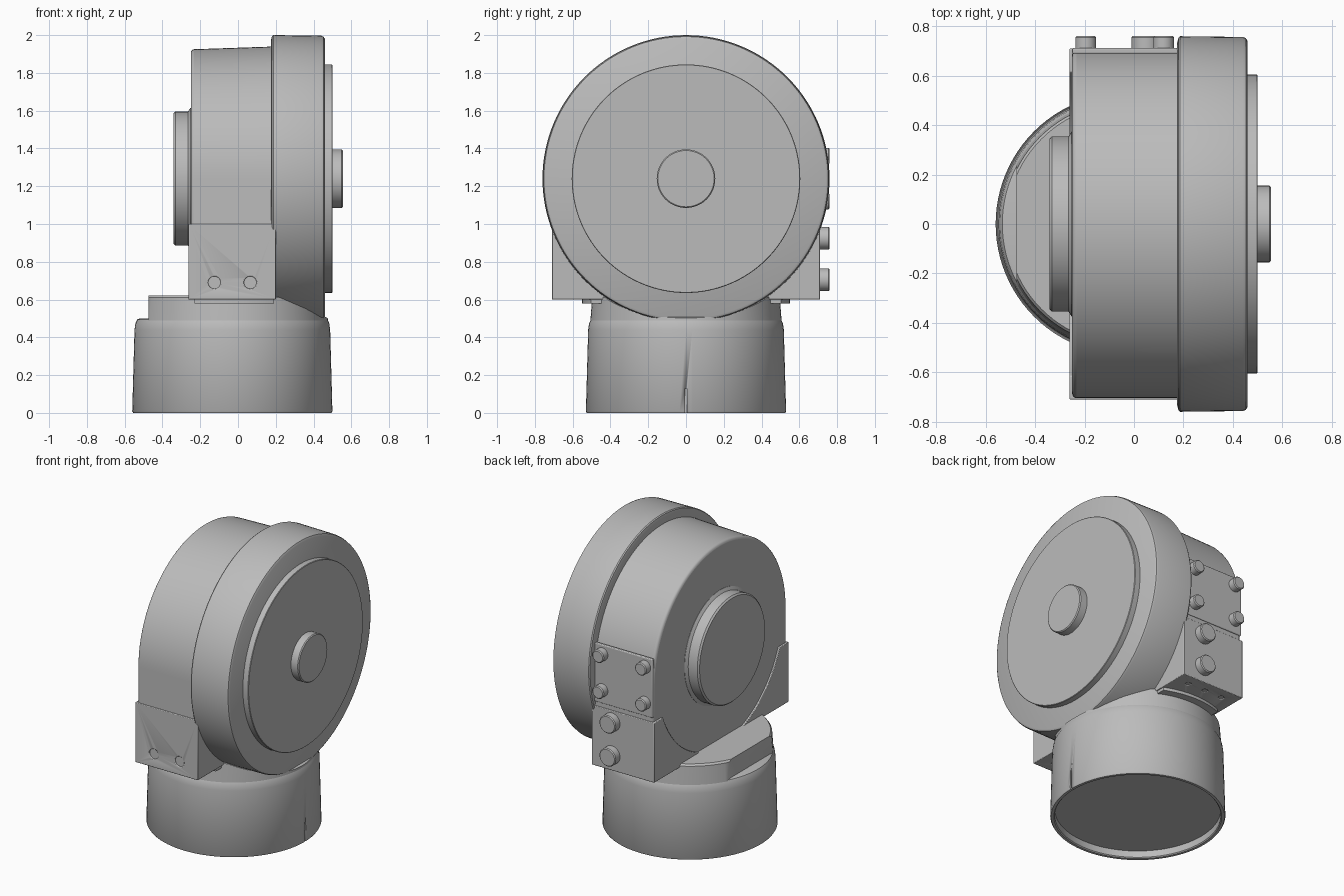
import bpy, bmesh, math
from mathutils import Vector

if "Cube" in bpy.data.objects:
    bpy.data.objects.remove(bpy.data.objects["Cube"])

grey = bpy.data.materials.new("light_grey")
grey.diffuse_color = (0.5, 0.5, 0.5, 1)
grey.use_nodes = True
grey.node_tree.nodes["Principled BSDF"].inputs["Base Color"].default_value = grey.diffuse_color
CZ = 1.24   # height of the wheel axis
BX = -0.03  # x of the base axis


def finish(name, bm, bevel=0):
    bmesh.ops.recalc_face_normals(bm, faces=bm.faces[:])
    me = bpy.data.meshes.new(name)
    bm.to_mesh(me)
    bm.free()
    me.materials.append(grey)
    ob = bpy.data.objects.new(name, me)
    bpy.context.collection.objects.link(ob)
    if bevel:
        m = ob.modifiers.new("bevel", 'BEVEL')
        m.width, m.segments = bevel, 3
        m.limit_method, m.angle_limit = 'ANGLE', math.radians(40)
    activate(ob)
    bpy.ops.object.shade_smooth_by_angle(angle=math.radians(35))
    return ob


def activate(ob):
    bpy.ops.object.select_all(action='DESELECT')
    ob.select_set(True)
    bpy.context.view_layer.objects.active = ob


def lathe_bm(profile, axis='z', c=(0, 0, 0), n=96):
    """Revolve (radius, offset) points about an axis through c, capping both ends."""
    bm = bmesh.new()
    rings = []
    for r, t in profile:
        ring = []
        for i in range(n):
            a, b = r * math.cos(math.tau * i / n), r * math.sin(math.tau * i / n)
            p = {'x': (t, a, b), 'y': (b, t, a), 'z': (a, b, t)}[axis]
            ring.append(bm.verts.new(Vector(p) + Vector(c)))
        rings.append(ring)
    for r0, r1 in zip(rings, rings[1:]):
        for i in range(n):
            j = (i + 1) % n
            bm.faces.new((r0[i], r0[j], r1[j], r1[i]))
    bm.faces.new(rings[0])
    bm.faces.new(rings[-1])
    return bm


def lathe(name, profile, axis='z', c=(0, 0, 0), n=96, bevel=0):
    return finish(name, lathe_bm(profile, axis, c, n), bevel)


def prism_bm(pts, x0, x1):
    """Extrude a (y, z) outline from x0 to x1."""
    bm = bmesh.new()
    a = [bm.verts.new((x0, y, z)) for y, z in pts]
    b = [bm.verts.new((x1, y, z)) for y, z in pts]
    bm.faces.new(a)
    bm.faces.new(b)
    for i in range(len(pts)):
        j = (i + 1) % len(pts)
        bm.faces.new((a[i], a[j], b[j], b[i]))
    return bm


def slice_off(bm, co, no):
    """Remove everything on the side the normal points to and close the cut."""
    res = bmesh.ops.bisect_plane(bm, geom=bm.verts[:] + bm.edges[:] + bm.faces[:],
                                 plane_co=co, plane_no=no, clear_outer=True)
    edges = [e for e in res['geom_cut'] if isinstance(e, bmesh.types.BMEdge)]
    bmesh.ops.contextual_create(bm, geom=edges)


def cut(ob, cutter):
    activate(ob)
    m = ob.modifiers.new("cut", 'BOOLEAN')
    m.operation, m.object, m.solver = 'DIFFERENCE', cutter, 'EXACT'
    bpy.ops.object.modifier_apply(modifier=m.name)
    bpy.data.objects.remove(cutter)


# Base drum with a shallow recess underneath and a small slit in its side
base = lathe("base_drum", [(0.502, 0.05), (0.502, 0.006), (0.508, 0), (0.525, 0), (0.53, 0.008),
                           (0.518, 0.44), (0.513, 0.475), (0.503, 0.495), (0.49, 0.5)], c=(BX, 0, 0))
cut(base, finish("slit_cutter", prism_bm([(-0.005, -0.02), (0.005, -0.02), (0.005, 0.13),
                                          (-0.005, 0.13)], 0.484, 0.6)))

# Neck on the drum: flat at the left, sloping down under the wheel
bm = lathe_bm([(0.508, 0.46), (0.503, 0.53), (0.497, 0.61), (0.487, 0.622)], c=(BX, 0, 0))
slice_off(bm, (-0.475, 0, 0), (-1, 0, 0))
slice_off(bm, (0.2, 0, 0.62), (0.12, 0, 0.28))
finish("neck", bm)

# Flange strips under the corner blocks
bm = lathe_bm([(0.55, 0.58), (0.55, 0.61)], c=(BX, 0, 0))
slice_off(bm, (-0.23, 0, 0), (-1, 0, 0))
slice_off(bm, (0.19, 0, 0), (1, 0, 0))
finish("neck_flange", bm)

# Arched housing, slightly tapered towards the left
arch = [(0.705 * math.cos(math.pi * i / 64), CZ + 0.7 * math.sin(math.pi * i / 64)) for i in range(65)]
bm = prism_bm([(0.705, 0.605)] + arch + [(-0.705, 0.605)], -0.25, 0.2)
for v in bm.verts:
    if v.co.x < 0 and v.co.z > CZ:
        v.co.z = CZ + (v.co.z - CZ) * 0.978
finish("arched_housing", bm, 0.018)

# Corner blocks with screw holes, their inner edge following the housing circle
R = 0.66
a0, a1 = math.asin(0.64 / R), math.asin(0.24 / R)
arc = [(R * math.cos(a0 + (a1 - a0) * i / 20), CZ - R * math.sin(a0 + (a1 - a0) * i / 20))
       for i in range(21)]
for s, side in ((-1, "front"), (1, "back")):
    outline = [(s * y, z) for y, z in [(0.71, 1.0), (0.71, 0.6)] + arc]
    block = finish(side + "_corner_block", prism_bm(outline, -0.262, 0.2))
    for x in (-0.16, -0.03, 0.1):
        cut(block, lathe("hole_cutter", [(0.018, 0.55), (0.018, 0.64)], c=(x, s * 0.63, 0), n=24))
    if s < 0:
        for x in (-0.125, 0.065):
            cut(block, lathe("hole_cutter", [(0.033, -0.8), (0.033, -0.66)], 'y', (x, 0, 0.69), 32))
    m = block.modifiers.new("bevel", 'BEVEL')
    m.width, m.segments = 0.006, 2
    m.limit_method, m.angle_limit = 'ANGLE', math.radians(50)

# Large wheel with raised disc and hub
lathe("wheel", [(0.735, 0.175), (0.755, 0.18), (0.76, 0.187), (0.757, 0.44), (0.752, 0.453), (0.74, 0.46)],
      'x', (0, 0, CZ), 128)
lathe("wheel_disc", [(0.605, 0.44), (0.605, 0.497), (0.602, 0.5)], 'x', (0, 0, CZ), 128)
lathe("wheel_hub", [(0.155, 0.48), (0.155, 0.549), (0.149, 0.555)], 'x', (0, 0, CZ), 64)

# Round cap on the left face
lathe("left_cap", [(0.345, -0.342), (0.355, -0.332), (0.355, -0.265), (0.375, -0.252), (0.375, -0.22)],
      'x', (0, 0, CZ))

# Cover plate and bolts on the back
finish("back_cover_plate", prism_bm([(0.69, 1.03), (0.712, 1.03), (0.712, 1.42), (0.69, 1.42)],
                                    -0.25, 0.185), 0.005)


def bolt(name, x, z, r):
    lathe(name, [(r, 0.69), (r, 0.755), (r - 0.006, 0.761)], 'y', (x, 0, z), 32)


for x in (-0.195, 0.12):
    for z in (1.12, 1.36):
        bolt("plate_bolt", x, z, 0.042)
for z in (0.705, 0.925):
    bolt("block_bolt", 0.05, z, 0.06)
